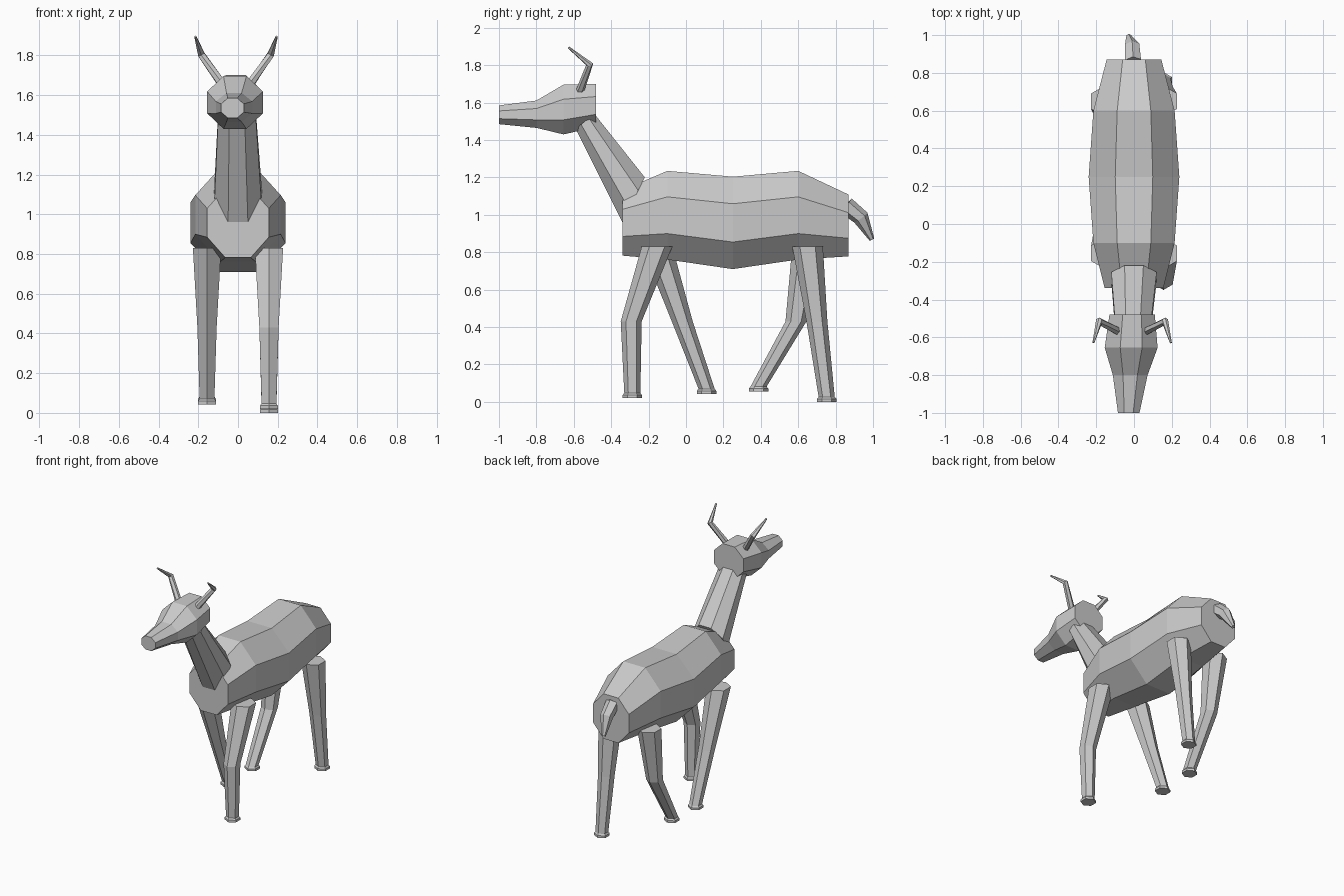
import bpy
import bmesh
import math
from mathutils import Vector

cube = bpy.data.objects.get("Cube")
if cube:
    bpy.data.objects.remove(cube, do_unlink=True)

grey = bpy.data.materials.new("plain grey")
grey.use_nodes = True
grey.diffuse_color = (0.6, 0.6, 0.6, 1)
grey.node_tree.nodes["Principled BSDF"].inputs["Base Color"].default_value = grey.diffuse_color

X, Y, Z = Vector((1, 0, 0)), Vector((0, 1, 0)), Vector((0, 0, 1))


def loft(name, rings, sides=8):
    """Skin flat-sided rings, each given as (centre, half extent u, half extent v)."""
    bm = bmesh.new()
    grow = 1 / math.cos(math.pi / sides)
    loops = []
    for centre, u, v in rings:
        angles = [(i + 0.5) * math.tau / sides for i in range(sides)]
        loops.append([bm.verts.new(Vector(centre) + grow * (u * math.cos(a) + v * math.sin(a)))
                      for a in angles])
    for low, high in zip(loops, loops[1:]):
        for i in range(sides):
            j = (i + 1) % sides
            bm.faces.new((low[i], low[j], high[j], high[i]))
    bm.faces.new(loops[0])
    bm.faces.new(loops[-1])
    bmesh.ops.recalc_face_normals(bm, faces=bm.faces)
    mesh = bpy.data.meshes.new(name)
    bm.to_mesh(mesh)
    bm.free()
    mesh.materials.append(grey)
    obj = bpy.data.objects.new(name, mesh)
    bpy.context.collection.objects.link(obj)
    return obj


def along(name, points, radii, sides):
    """Loft a tapering limb whose rings stand across its path."""
    points = [Vector(p) for p in points]
    rings = []
    for i, (p, r) in enumerate(zip(points, radii)):
        way = (points[min(i + 1, len(points) - 1)] - points[max(i - 1, 0)]).normalized()
        u = (X - way * way.x).normalized()
        rings.append((p, u * r, way.cross(u) * r))
    return loft(name, rings, sides)


# Body: y, centre height, half width, half height
body = [(-0.34, 0.957, 0.155, 0.175), (-0.1, 0.998, 0.215, 0.237), (0.25, 0.957, 0.24, 0.247),
        (0.6, 0.998, 0.215, 0.237), (0.87, 0.943, 0.145, 0.165)]
loft("body", [((0, y, z), X * w, Z * h) for y, z, w, h in body])

# Neck
loft("neck", [((0, -0.28, 1.08), X * 0.12, Vector((0, 0.06, 0.12))),
              ((-0.005, -0.54, 1.5), X * 0.095, Vector((0, 0.05, 0.04)))])

# Head, turned very slightly: x, y, centre height, half width, half height
head = [(-0.01, -0.48, 1.585, 0.12, 0.115), (-0.015, -0.655, 1.563, 0.14, 0.133),
        (-0.02, -0.8, 1.538, 0.092, 0.073), (-0.028, -1, 1.535, 0.057, 0.05)]
loft("head", [((x, y, z), X * w, Z * h) for x, y, z, w, h in head])

# Horns
for side, s in (("left", 1), ("right", -1)):
    path = [(0.06, -0.575, 1.64), (0.175, -0.515, 1.805), (0.205, -0.628, 1.895)]
    along(side + "_horn", [(s * x - 0.01, y, z) for x, y, z in path], (0.02, 0.017, 0.005), 6)

# Tail
along("tail", [(-0.005, 0.855, 1.05), (-0.01, 0.935, 0.985), (-0.028, 0.994, 0.868)],
      (0.042, 0.038, 0.012), 6)


# Legs: six-sided, with a knee and a small flared hoof
def leg(name, side, top, knee, foot, ground):
    spots = [(top, 0.83, 0.082), (knee, 0.43, 0.056), (foot, ground + 0.027, 0.043),
             (foot, ground + 0.016, 0.052), (foot, ground, 0.052)]
    flat = math.cos(math.pi / 6)
    loft(name, [((side * 0.156, y, z), X * r * flat, Y * r * flat) for y, z, r in spots], 6)


leg("left_front_leg", 1, -0.155, -0.293, -0.287, 0.02)
leg("right_front_leg", -1, -0.155, -0.02, 0.11, 0.043)
leg("left_back_leg", 1, 0.65, 0.7, 0.752, 0)
leg("right_back_leg", -1, 0.65, 0.588, 0.388, 0.055)
